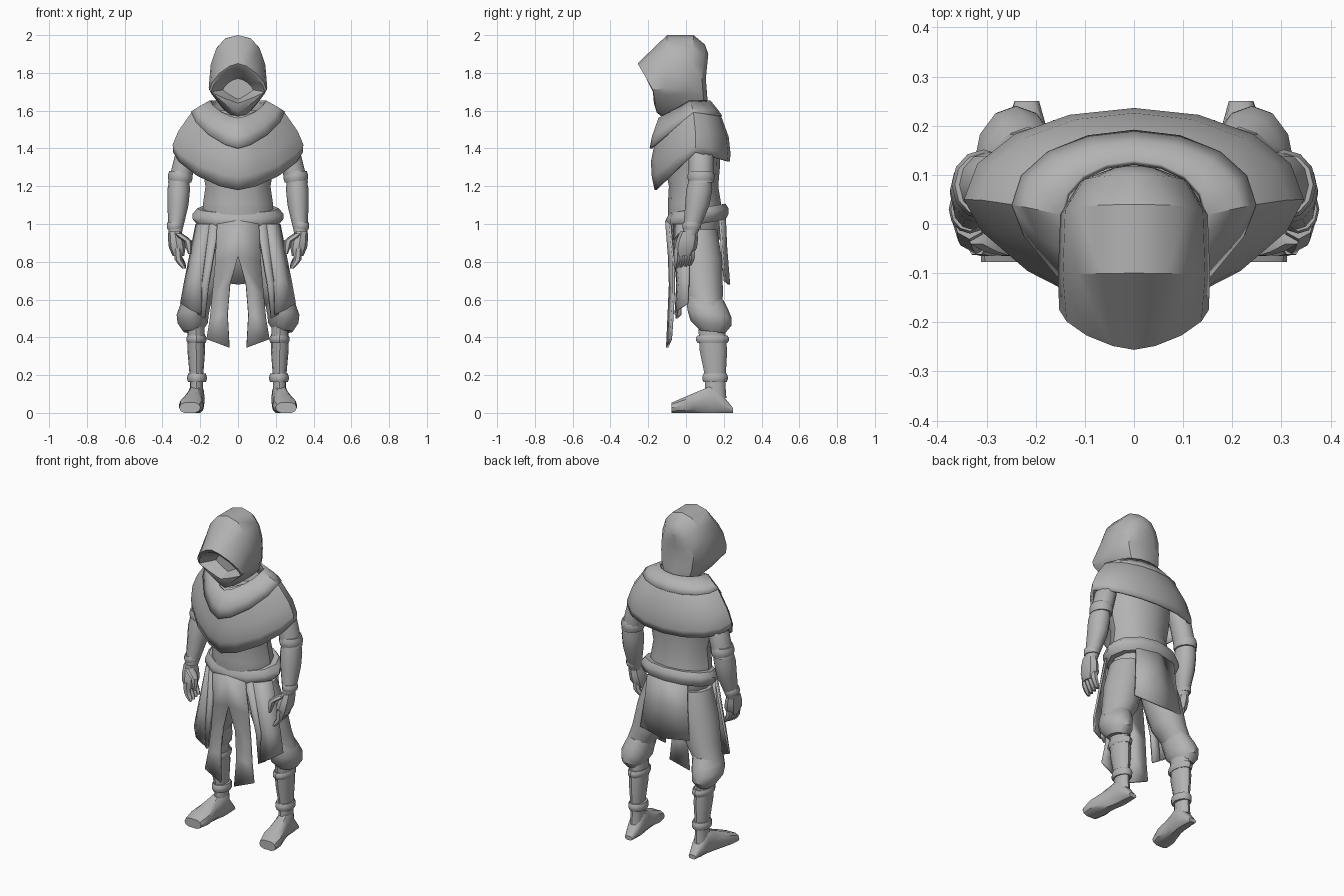
import bpy
import bmesh
from math import cos, sin, pi, tau, radians
from mathutils import Vector

default_cube = bpy.data.objects.get("Cube")
if default_cube:
    bpy.data.objects.remove(default_cube, do_unlink=True)

GREY = (.45, .45, .45, 1)
cloth = bpy.data.materials.new("plain grey")
cloth.use_nodes = True
cloth.diffuse_color = GREY
cloth.node_tree.nodes["Principled BSDF"].inputs["Base Color"].default_value = GREY


def finish(name, bm, mirror, thickness=0):
    """Turn a bmesh into a named, smooth shaded object."""
    bmesh.ops.remove_doubles(bm, verts=bm.verts, dist=.0005)
    bmesh.ops.recalc_face_normals(bm, faces=bm.faces)
    mesh = bpy.data.meshes.new(name)
    bm.to_mesh(mesh)
    bm.free()
    mesh.materials.append(cloth)
    obj = bpy.data.objects.new(name, mesh)
    bpy.context.collection.objects.link(obj)
    bpy.ops.object.select_all(action='DESELECT')
    bpy.context.view_layer.objects.active = obj
    obj.select_set(True)
    bpy.ops.object.shade_smooth_by_angle(angle=radians(38))
    if mirror:
        obj.modifiers.new("Mirror", 'MIRROR').use_clip = True
    if thickness:
        shell = obj.modifiers.new("Thickness", 'SOLIDIFY')
        shell.thickness = thickness
        shell.offset = 0


def along(path, t):
    """Point at fraction t of a polyline whose legs count equally."""
    place = t * (len(path) - 1)
    leg = min(int(place), len(path) - 2)
    return Vector(path[leg]).lerp(Vector(path[leg + 1]), place - leg)


def loft(name, path, radii, depth=1, tilt=0, sides=12, mirror=True, grounded=False):
    """Skin evenly spaced rings along a path; grounded rings stand flat on the floor."""
    bm = bmesh.new()
    loops = []
    for step, radius in enumerate(radii):
        centre = along(path, step / (len(radii) - 1))
        loop = []
        for i in range(sides):
            u, v = radius * cos(tau * i / sides), sin(tau * i / sides)
            if grounded:
                offset = Vector((u, 0, centre.z * max(-1, min(1, v * 1.3))))
            else:
                offset = Vector((u, v * radius * depth, v * radius * depth * tilt))
            loop.append(bm.verts.new(centre + offset))
        loops.append(loop)
    for a, b in zip(loops, loops[1:]):
        for i in range(sides):
            j = (i + 1) % sides
            bm.faces.new((a[i], a[j], b[j], b[i]))
    bm.faces.new(loops[0])
    bm.faces.new(loops[-1])
    finish(name, bm, mirror)


def roll(name, centre, radius, height, depth, tilt=0, mirror=True):
    """A soft band of cloth wrapped round the body or a limb."""
    half = Vector((0, 0, height / 2))
    middle = Vector(centre)
    edge = radius * .9
    loft(name, [middle - half, middle + half], [edge, radius, radius, edge],
         depth, tilt, mirror=mirror)


def arc(front, side, back, bends=(1.35, 1), steps=4):
    """Half a band: from the front (y, z), round the side (x, y, z), to the back (y, z).
    A bend of 1 is round, 2 is straight."""
    side = Vector(side)
    points = []
    for end, bend in zip((front, back), bends):
        end = Vector((0, *end))
        quarter = []
        for i in range(steps + 1):
            angle = pi / 2 * i / steps
            out, stay = sin(angle) ** bend, cos(angle) ** bend
            p = side + (end - side) * stay
            p.x = side.x * out
            quarter.append(p)
        points += quarter if not points else quarter[-2::-1]
    return points


def sheet(name, rows, thickness=.012, closed=False):
    """Skin rows of points on the left half and mirror them."""
    if closed:
        first, last = [[(0, p[1], p[2]) for p in row] for row in (rows[0], rows[-1])]
        rows = [first, *rows, last]
    bm = bmesh.new()
    grid = [[bm.verts.new(p) for p in row] for row in rows]
    for a, b in zip(grid, grid[1:]):
        for i in range(len(a) - 1):
            bm.faces.new((a[i], a[i + 1], b[i + 1], b[i]))
    finish(name, bm, True, thickness)


# Hood: arches from the face hollow, over the rim, to the back of the head
RIM, CROWN = (1.3, 1.8), (.85, 1.5)
sheet("hood", [
    arc(front=(-.1, 1.77), side=(.08, -.1, 1.71), back=(-.1, 1.66), bends=RIM),
    arc(front=(-.24, 1.83), side=(.142, -.175, 1.7), back=(-.17, 1.64), bends=RIM),
    arc(front=(-.256, 1.85), side=(.152, -.175, 1.71), back=(-.155, 1.59), bends=RIM),
    arc(front=(-.1, 2), side=(.155, -.11, 1.72), back=(-.13, 1.57), bends=CROWN),
    arc(front=(.04, 2), side=(.15, .02, 1.74), back=(0, 1.54), bends=CROWN),
    arc(front=(.1, 1.95), side=(.11, .085, 1.76), back=(.1, 1.56), bends=(1, 1)),
    arc(front=(.118, 1.9), side=(.055, .105, 1.77), back=(.12, 1.58), bends=(1, 1)),
], thickness=0, closed=True)

# Shoulder cape from the neck down to its pointed hem
sheet("shoulder_cape", [
    arc(front=(-.12, 1.57), side=(.15, .02, 1.64), back=(.13, 1.64)),
    arc(front=(-.155, 1.45), side=(.24, .04, 1.59), back=(.18, 1.57)),
    arc(front=(-.18, 1.33), side=(.31, .05, 1.49), back=(.22, 1.46)),
    arc(front=(-.175, 1.25), side=(.34, .05, 1.42), back=(.23, 1.37)),
    arc(front=(-.16, 1.18), side=(.338, .05, 1.38), back=(.225, 1.33)),
])
sheet("cape_fold", [
    arc(front=(-.14, 1.56), side=(.145, .02, 1.65), back=(.125, 1.65)),
    arc(front=(-.175, 1.46), side=(.215, .035, 1.61), back=(.165, 1.6)),
    arc(front=(-.187, 1.4), side=(.245, .04, 1.59), back=(.187, 1.57)),
])

# Trunk and rolled sash
loft("torso", [(0, .06, .84), (0, .04, 1.2), (0, .02, 1.6)],
     [.1, .17, .19, .185, .172, .19, .2, .18, .12], depth=.76, mirror=False)
roll("sash", (0, .06, 1.04), radius=.24, height=.085, depth=.69, tilt=.17, mirror=False)

# Arms
loft("sleeve", [(.22, .06, 1.5), (.275, .08, 1.36), (.31, .08, 1.22)],
     [.04, .052, .06, .06, .061], depth=1.1)
roll("sleeve_hem", (.306, .08, 1.25), radius=.065, height=.06, depth=1.1)
loft("forearm", [(.31, .08, 1.26), (.318, .06, 1.1), (.335, .015, .92)],
     [.05, .06, .056, .043, .03], depth=1.15)
roll("wrist_wrap", (.334, .03, .99), radius=.043, height=.04, depth=1.15)

# Hands with curled fingers and a thumb
loft("palm", [(.335, .015, .96), (.315, -.01, .83)], [.034, .042, .044, .03],
     depth=1.35, sides=8)
for i, name in enumerate(("index", "middle", "ring", "little")):
    y = i * .025 - .045
    tip = .765 + .005 * i
    loft(name + "_finger", [(.32, y, .87), (.315, y, tip + .045), (.285, y - .01, tip)],
         [.02, .021, .02, .018, .01], sides=6)
loft("thumb", [(.32, -.02, .95), (.265, -.045, .91), (.255, -.055, .84)],
     [.024, .027, .022, .017, .008], sides=6)

# Baggy trousers with a puffed cuff under the knee
loft("trouser_leg", [(.1, .06, .97), (.18, .09, .66), (.23, .11, .56)],
     [.1, .11, .1, .09, .08], depth=1.05)
loft("trouser_puff", [(.215, .1, .61), (.24, .125, .52), (.24, .14, .43)],
     [.072, .081, .085, .08, .05], depth=1.35, tilt=-.12)

# Shins with wraps, and shoes from heel to toe
loft("shin", [(.222, .135, .46), (.22, .155, .2), (.22, .155, .08)],
     [.045, .047, .036, .035, .038], depth=1.55)
roll("calf_wrap", (.22, .14, .39), radius=.053, height=.04, depth=1.65)
roll("ankle_wrap", (.217, .154, .185), radius=.052, height=.045, depth=1.3)
loft("shoe", [(.218, .25, .012), (.22, .15, .075), (.24, .04, .052), (.255, -.077, .027)],
     [.025, .04, .044, .045, .053, .066, .056], grounded=True)

# Hanging cloth strips below the sash
sheet("front_tail", [
    [(0, -.105, 1.02), (.11, -.085, 1)],
    [(0, -.09, .83), (.12, -.065, .8)],
    [(.042, -.085, .68), (.135, -.065, .63)],
    [(.055, -.092, .52), (.148, -.072, .5)],
    [(.045, -.1, .345), (.166, -.08, .39)],
])
sheet("inner_strip", [
    [(.1, -.075, 1), (.155, -.06, 1)],
    [(.155, -.045, .68), (.2, -.03, .67)],
    [(.175, -.05, .5), (.215, -.03, .52)],
])
sheet("outer_strip", [
    [(.15, -.065, 1), (.19, -.03, 1), (.22, .02, 1)],
    [(.19, -.045, .7), (.245, -.035, .7), (.28, .015, .7)],
    [(.195, -.055, .52), (.25, -.045, .545), (.302, .01, .58)],
])
sheet("back_panel", [
    [(0, .205, 1.04), (.135, .18, 1.02)],
    [(0, .212, .88), (.145, .19, .87)],
    [(0, .228, .68), (.165, .205, .7)],
])
